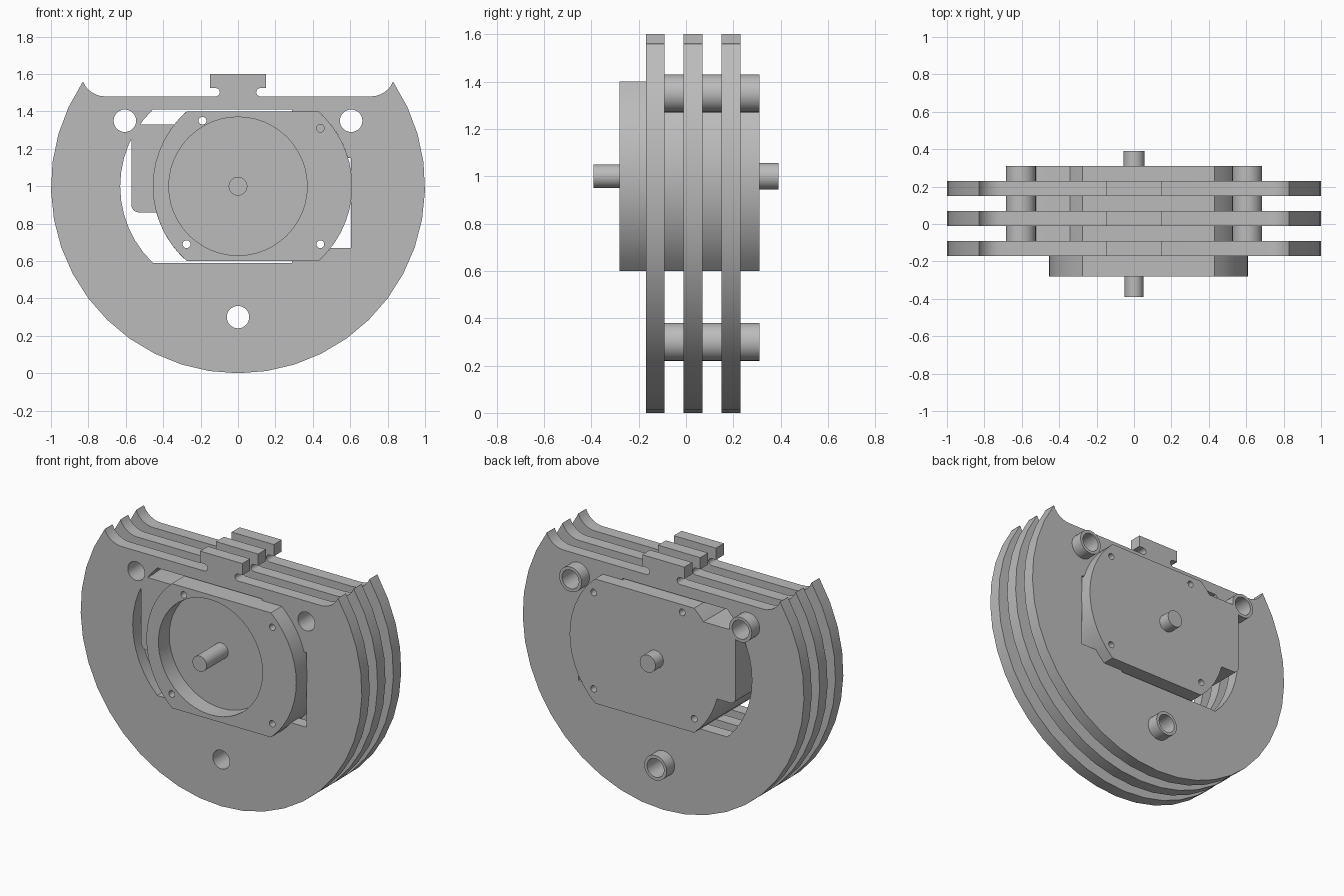
import bpy
import bmesh
from math import sin, cos, asin, radians, degrees
from mathutils import Matrix

cube = bpy.data.objects.get("Cube")
if cube:
    bpy.data.objects.remove(cube, do_unlink=True)

# One grey for everything
grey = bpy.data.materials.new("plain_grey")
grey.use_nodes = True
GREY = (0.5, 0.5, 0.5, 1)
grey.diffuse_color = GREY
grey.node_tree.nodes["Principled BSDF"].inputs["Base Color"].default_value = GREY


def arc(cx, cz, r, a0, a1, n):
    """Points along an arc in the x-z plane, angles in degrees."""
    steps = [radians(a0 + (a1 - a0) * i / n) for i in range(n + 1)]
    return [(cx + r * cos(a), cz + r * sin(a)) for a in steps]


def circle(cx, cz, r, n=32):
    return arc(cx, cz, r, 0, 360, n)[:-1]


def slab(name, loops, y0, y1):
    """Extrude closed x-z loops (outline first, then holes) from y0 to y1."""
    curve = bpy.data.curves.new(name, 'CURVE')
    curve.dimensions = '2D'
    curve.fill_mode = 'BOTH'
    curve.extrude = (y1 - y0) / 2
    for loop in loops:
        spline = curve.splines.new('POLY')
        spline.points.add(len(loop) - 1)
        for point, (x, z) in zip(spline.points, loop):
            point.co = (x, z, 0, 1)
        spline.use_cyclic_u = True
    temp = bpy.data.objects.new(name + "_profile", curve)
    bpy.context.collection.objects.link(temp)
    graph = bpy.context.evaluated_depsgraph_get()
    mesh = bpy.data.meshes.new_from_object(temp.evaluated_get(graph))
    bpy.data.objects.remove(temp, do_unlink=True)
    bpy.data.curves.remove(curve)

    # Stand the profile up and weld caps to sides
    mesh.transform(Matrix.Translation((0, (y0 + y1) / 2, 0)) @ Matrix.Rotation(radians(90), 4, 'X'))
    bm = bmesh.new()
    bm.from_mesh(mesh)
    bmesh.ops.remove_doubles(bm, verts=bm.verts, dist=0.0001)
    bmesh.ops.recalc_face_normals(bm, faces=bm.faces)
    bm.to_mesh(mesh)
    bm.free()
    mesh.materials.clear()
    mesh.materials.append(grey)
    obj = bpy.data.objects.new(name, mesh)
    bpy.context.collection.objects.link(obj)
    bpy.ops.object.select_all(action='DESELECT')
    obj.select_set(True)
    bpy.context.view_layer.objects.active = obj
    bpy.ops.object.shade_smooth_by_angle(angle=radians(25))
    return obj


# Motor outline: a circle with flats at top and bottom
MX, MR, FLAT = 0.0775, 0.533, 0.4


def motor_angle(dz):
    return degrees(asin(dz / MR))


def motor_arc(a0, a1, n):
    return arc(MX, 1, MR, a0, a1, n)


corner = motor_angle(FLAT)
right_side = motor_arc(-corner, corner, 14)
flange_outline = right_side + motor_arc(180 - corner, 180 + corner, 14)

# Motor body adds a rounded connector block on the -x side
body_outline = (
    right_side
    + motor_arc(180 - corner, 180 - motor_angle(0.33), 2)
    + arc(-0.52, 1.28, 0.05, 90, 180, 5)
    + arc(-0.53, 0.90, 0.04, 180, 270, 5)
    + motor_arc(180 + motor_angle(0.14), 180 + corner, 6)
)

# Plate outline: disc with horned flat top and a T-shaped tab, mirrored
half = (
    [(0.15, 1.6), (0.15, 1.525)]
    + arc(0.12, 1.5025, 0.0225, 90, 270, 8)
    + arc(0.71, 1.61, 0.13, -90, -22.6, 6)
    + arc(0, 1, 1, 34, -90, 14)[:-1]
)
plate_outline = half + [(0, 0)] + [(-x, z) for x, z in reversed(half)]

# Plate opening: wide rounded left end, fitted right end with a side notch
slot = (
    arc(-0.062, 1, 0.568, 133.8, 226.2, 12)
    + [(0.29, 0.59), (0.29, 0.6)]
    + motor_arc(-corner, -motor_angle(0.33), 3)
    + [(0.605, 0.67), (0.605, 1.15)]
    + motor_arc(motor_angle(0.15), corner, 6)
    + [(0.29, 1.4), (0.29, 1.41)]
)

# Three plates with spacer tubes behind each one
posts = {"left": (0.605, 1.35), "right": (-0.605, 1.35), "lower": (0, 0.3)}
bores = [circle(x, z, 0.06) for x, z in posts.values()]
for label, y in (("front", -0.17), ("middle", -0.01), ("back", 0.15)):
    slab(label + "_plate", [plate_outline, slot] + bores, y, y + 0.08)
    for side, (x, z) in posts.items():
        slab(f"{label}_{side}_spacer", [circle(x, z, 0.08), circle(x, z, 0.06)], y + 0.08, y + 0.16)

# Motor: recessed front ring and body, with small screw holes
screws = [circle(x, z, 0.021, 16) for x, z in
          ((-0.275, 0.69), (0.44, 0.69), (-0.19, 1.35), (0.44, 1.31))]
slab("motor_front_ring", [flange_outline, circle(0, 1, 0.37, 48)] + screws, -0.28, -0.17)
slab("motor_body", [body_outline] + screws[:3], -0.17, 0.19)
slab("motor_back", [body_outline] + screws, 0.19, 0.31)

# Shaft ends
slab("front_shaft", [circle(0, 1, 0.05)], -0.39, -0.17)
slab("back_shaft", [circle(0, 1, 0.056)], 0.31, 0.39)
